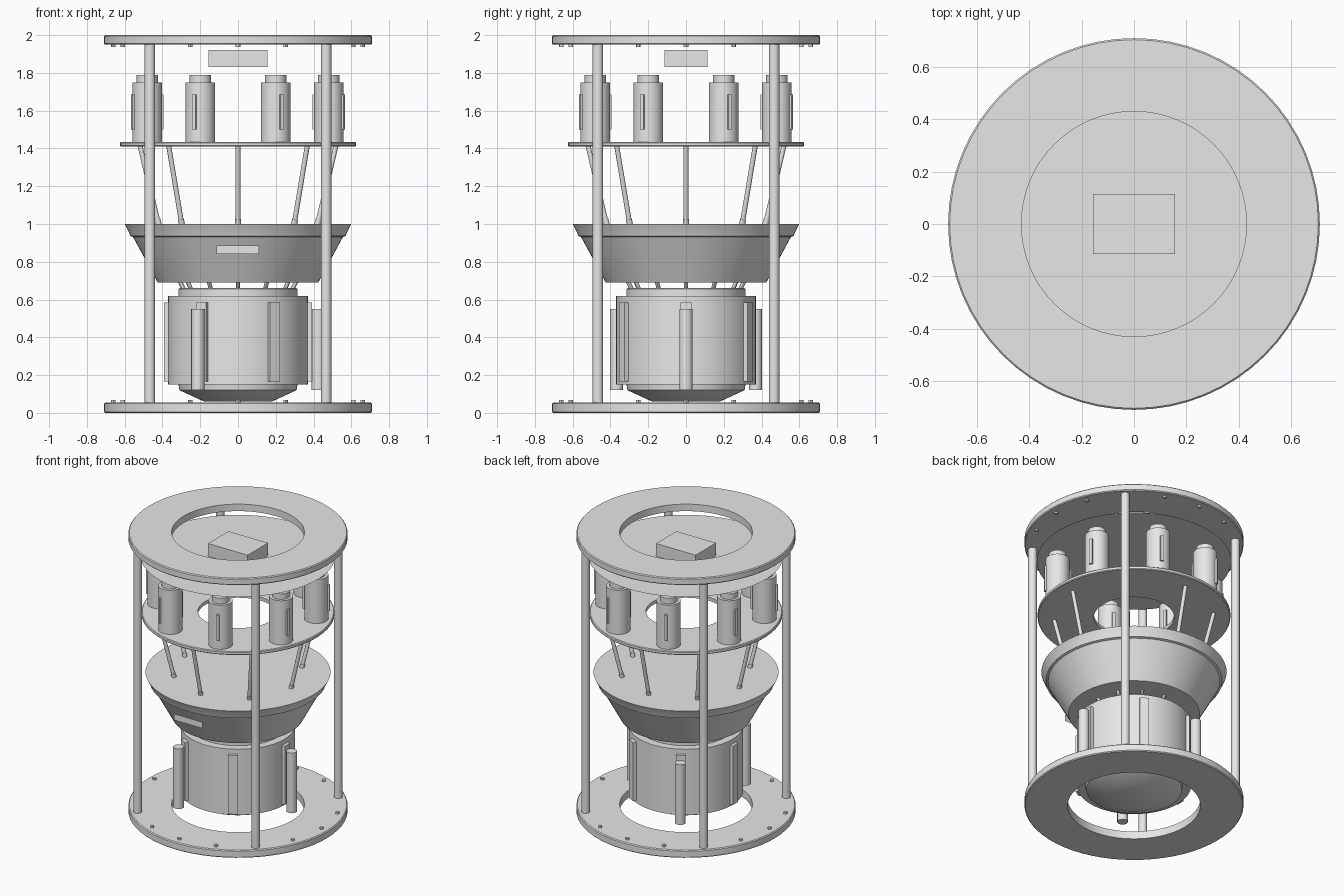
import bpy, bmesh, math
from mathutils import Vector, Matrix

if "Cube" in bpy.data.objects:
    bpy.data.objects.remove(bpy.data.objects["Cube"])

grey = bpy.data.materials.new("light_grey")
grey.diffuse_color = (0.8, 0.8, 0.8, 1)
grey.use_nodes = True
grey.node_tree.nodes["Principled BSDF"].inputs["Base Color"].default_value = grey.diffuse_color


def finish(name, bm, smooth=True):
    bmesh.ops.recalc_face_normals(bm, faces=bm.faces[:])
    me = bpy.data.meshes.new(name)
    bm.to_mesh(me)
    bm.free()
    me.materials.append(grey)
    ob = bpy.data.objects.new(name, me)
    bpy.context.collection.objects.link(ob)
    if smooth:
        bpy.ops.object.select_all(action='DESELECT')
        ob.select_set(True)
        bpy.context.view_layer.objects.active = ob
        bpy.ops.object.shade_smooth_by_angle(angle=math.radians(30))
    return ob


def lathe(name, profile, closed=False, n=64):
    """Spin an (r, z) profile around z; closed profiles give rings."""
    bm = bmesh.new()
    vs = [bm.verts.new((r, 0, z)) for r, z in profile]
    pairs = list(zip(vs, vs[1:])) + ([(vs[-1], vs[0])] if closed else [])
    es = [bm.edges.new(p) for p in pairs]
    bmesh.ops.spin(bm, geom=vs + es, cent=(0, 0, 0), axis=(0, 0, 1),
                   angle=2 * math.pi, steps=n, use_merge=True)
    bmesh.ops.remove_doubles(bm, verts=bm.verts[:], dist=1e-5)
    return finish(name, bm)


def ring(name, ro, ri, z0, z1, b=0.006):
    lathe(name, [(ri, z0), (ro - b, z0), (ro, z0 + b),
                 (ro, z1 - b), (ro - b, z1), (ri, z1)], True)


def polar(r, deg, z):
    a = math.radians(deg)
    return Vector((r * math.cos(a), r * math.sin(a), z))


def rod(name, p, q, r, n=20):
    bm = bmesh.new()
    d = q - p
    m = Matrix.Translation((p + q) / 2) @ d.to_track_quat('Z', 'Y').to_matrix().to_4x4()
    bmesh.ops.create_cone(bm, cap_ends=True, segments=n, radius1=r, radius2=r,
                          depth=d.length, matrix=m)
    return finish(name, bm)


def block(name, centre, size, deg=0):
    bm = bmesh.new()
    m = (Matrix.Translation(centre) @ Matrix.Rotation(math.radians(deg), 4, 'Z')
         @ Matrix.Diagonal((*size, 1)))
    bmesh.ops.create_cube(bm, size=1, matrix=m)
    return finish(name, bm, False)


# End rings, four posts and bolt heads
ring("bottom_ring", 0.71, 0.43, 0, 0.055)
ring("top_ring", 0.71, 0.43, 1.95, 2.0)
for a in range(45, 360, 90):
    rod("post", polar(0.66, a, 0.05), polar(0.66, a, 1.955), 0.028)
for k in range(16):
    if k % 4 != 2:
        a = 22.5 * k
        rod("bottom_bolt", polar(0.66, a, 0.05), polar(0.66, a, 0.068), 0.012, 12)
        rod("top_bolt", polar(0.66, a, 1.938), polar(0.66, a, 1.955), 0.012, 12)

# Thin upper disc with a box standing on it
bm = bmesh.new()
bmesh.ops.create_circle(bm, cap_ends=True, segments=64, radius=0.63,
                        matrix=Matrix.Translation((0, 0, 1.83)))
finish("upper_disc", bm, False)
block("control_box", (0, 0, 1.876), (0.314, 0.23, 0.09))

# Middle plate with eight canisters
ring("middle_plate", 0.625, 0.26, 1.41, 1.435, 0.005)
for k in range(8):
    a = 22.5 + 45 * k
    rod("canister", polar(0.52, a, 1.43), polar(0.52, a, 1.75), 0.078, 32)
    rod("canister_cap", polar(0.52, a, 1.74), polar(0.52, a, 1.79), 0.057, 32)
    for s in (-1, 1):
        block("canister_fin", polar(0.52 + 0.08 * s, a, 1.593), (0.02, 0.02, 0.185), a)

# Slanted struts carrying the plate on the cone
for a in range(0, 360, 45):
    p, q = polar(0.42, a, 0.995), polar(0.52, a, 1.42)
    rod("strut", p, q, 0.013, 16)
    rod("strut_foot", p, p.lerp(q, 0.07), 0.016, 16)

# Flared cone with rim and front plate
lathe("cone", [(0, 0.69), (0.425, 0.69), (0.556, 0.932), (0.571, 0.937),
               (0.575, 0.95), (0.6, 1.0), (0, 1.0)])
bm = bmesh.new()
bm.faces.new([bm.verts.new(v) for v in
              ((-0.115, -0.56, 0.84), (0.112, -0.56, 0.84),
               (0.112, -0.56, 0.885), (-0.115, -0.56, 0.885))])
finish("front_plate", bm, False)

# Drum with neck and tapered base
lathe("drum", [(0, 0.06), (0.18, 0.06), (0.31, 0.12), (0.315, 0.15), (0.37, 0.15),
               (0.37, 0.62), (0.315, 0.62), (0.315, 0.655), (0.31, 0.66), (0, 0.66)])
for a in range(0, 360, 30):
    rod("neck_pin", polar(0.285, a, 0.65), polar(0.31, a, 0.70), 0.011, 12)
for a in range(0, 360, 60):
    block("drum_rib", polar(0.37, a, 0.375), (0.044, 0.06, 0.42), a)
for a in range(0, 360, 120):
    rod("side_tube", polar(0.425, a, 0.12), polar(0.425, a, 0.55), 0.035, 24)
